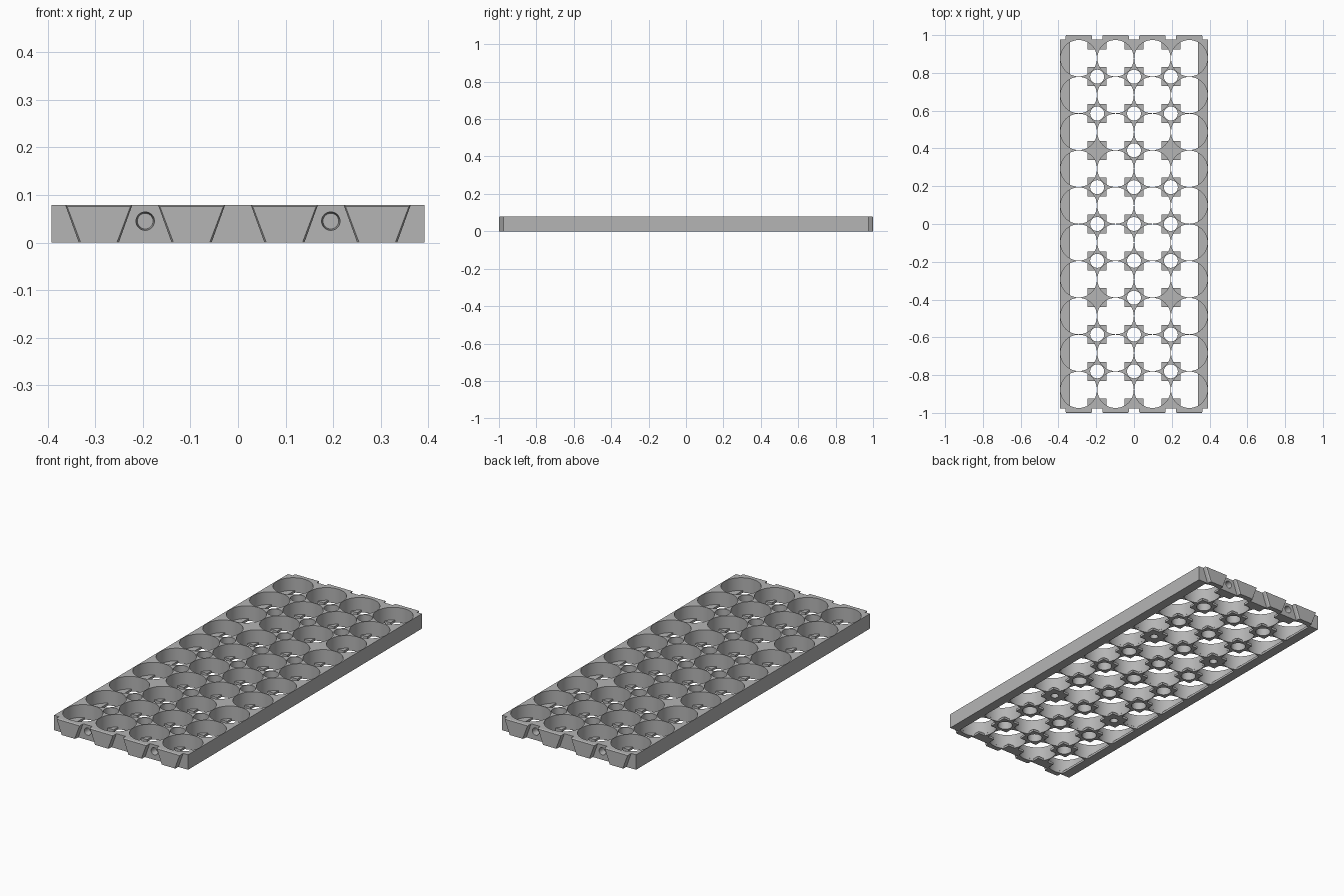
import bpy, bmesh, math
from mathutils import Matrix

if "Cube" in bpy.data.objects:
    bpy.data.objects.remove(bpy.data.objects["Cube"])

PITCH, R, TAB = 0.195, 0.0963, 0.0475     # cell spacing, cell radius, opening half-width
HX, HY, H, T = 0.3915, 0.976, 0.079, 0.012  # tray half sizes, height, bottom layer
COLS, ROWS, SEG = 4, 10, 48

grey = bpy.data.materials.new("light_grey")
grey.diffuse_color = (0.46, 0.46, 0.46, 1)
grey.use_nodes = True
grey.node_tree.nodes["Principled BSDF"].inputs["Base Color"].default_value = grey.diffuse_color


def make(name, bm):
    bmesh.ops.recalc_face_normals(bm, faces=bm.faces)
    me = bpy.data.meshes.new(name)
    bm.to_mesh(me)
    bm.free()
    ob = bpy.data.objects.new(name, me)
    me.materials.append(grey)
    bpy.context.collection.objects.link(ob)
    return ob


def prism(bm, pts, z0, z1):
    low = [bm.verts.new((x, y, z0)) for x, y in pts]
    top = [bm.verts.new((x, y, z1)) for x, y in pts]
    bm.faces.new(low[::-1])
    bm.faces.new(top)
    n = len(pts)
    for i in range(n):
        j = (i + 1) % n
        bm.faces.new((low[i], low[j], top[j], top[i]))


def circle(cx, cy, r, seg=SEG):
    return [(cx + r * math.cos(2 * math.pi * i / seg),
             cy + r * math.sin(2 * math.pi * i / seg)) for i in range(seg)]


def opening(cx, cy, outer):
    """Circle with square tabs in its corners; a straight ledge on an outer side.
    At the tray corners the ledge replaces the tab."""
    pts = []
    a0 = math.asin(TAB / R)
    for sx, sy in ((1, 1), (-1, 1), (-1, -1), (1, -1)):
        if sx == outer:
            a1 = math.acos(TAB / R)
            q = [(TAB, 0)] + [(R * math.cos(a), R * math.sin(a)) for a in
                              (a1 + (math.pi / 2 - a1) * i / 6 for i in range(7))]
        else:
            arc = [a0 * i / 6 for i in range(7)]
            q = [(R * math.cos(a), R * math.sin(a)) for a in arc]
            q += [(TAB, TAB)]
            q += [(R * math.sin(a), R * math.cos(a)) for a in reversed(arc)]
        if sx * sy < 0:
            q.reverse()
        pts += [(cx + sx * x, cy + sy * y) for x, y in q[1:]]
    return pts


def slab(name, z0, z1, cutter_bm):
    bm = bmesh.new()
    prism(bm, [(-HX, -HY), (HX, -HY), (HX, HY), (-HX, HY)], z0, z1)
    ob = make(name, bm)
    cutter = make(name + "_cutter", cutter_bm)
    cutter.hide_render = True
    mod = ob.modifiers.new("cut", 'BOOLEAN')
    mod.operation, mod.solver, mod.object = 'DIFFERENCE', 'EXACT', cutter
    bpy.ops.object.select_all(action='DESELECT')
    ob.select_set(True)
    bpy.context.view_layer.objects.active = ob
    bpy.ops.object.modifier_apply(modifier="cut")
    bpy.data.objects.remove(cutter)
    bpy.ops.object.shade_smooth_by_angle(angle=math.radians(30))
    return ob


cells = [((c - 1.5) * PITCH, (r - 4.5) * PITCH, {0: -1, 3: 1}.get(c, 0))
         for c in range(COLS) for r in range(ROWS)]
posts = [(c * PITCH, r * PITCH) for c in (-1, 0, 1) for r in range(-4, 5)]
upper, lower = bmesh.new(), bmesh.new()

# Cell sockets above, tabbed openings below
for x, y, outer in cells:
    prism(upper, circle(x, y, R), T - 0.02, H + 0.02)
    prism(lower, opening(x, y, outer), -0.02, T + 0.02)

# Holes through the posts; four posts only get narrow blind screw holes
for x, y in posts:
    blind = abs(abs(x) - PITCH) < 0.01 and abs(abs(y) - 2 * PITCH) < 0.01
    r = 0.02 if blind else 0.037
    prism(upper, circle(x, y, r, 32), T - 0.02, 0.055 if blind else H + 0.02)
    prism(lower, circle(x, y, r, 32), -0.02, T + 0.02)

# Round sockets in both end walls
for sx in (-1, 1):
    for sy in (-1, 1):
        m = Matrix.Translation((sx * PITCH, sy * 0.965, 0.045)) @ \
            Matrix.Rotation(-sy * math.pi / 2, 4, 'X')
        bmesh.ops.create_cone(upper, cap_ends=True, segments=32, radius1=0.0165,
                              radius2=0.0205, depth=0.05, matrix=m)

slab("tray_body", T, H, upper)
slab("tray_base", 0, T, lower)

# Tapered end blocks with a chamfered outer face
for sy, end in ((-1, "front"), (1, "back")):
    for i in range(COLS):
        cx = (i - 1.5) * PITCH
        bm = bmesh.new()
        rings = []
        for y, inset in ((HY - 0.0005, 0), (0.994, 0), (1.0, 0.004)):
            t, b, z1 = 0.0705 - inset, 0.042 - inset, H - inset * 0.8
            rings.append([bm.verts.new((cx + x, sy * y, z)) for x, z in
                          ((-b, 0), (b, 0), (t, z1), (-t, z1))])
        for r0, r1 in zip(rings, rings[1:]):
            for k in range(4):
                n = (k + 1) % 4
                bm.faces.new((r0[k], r0[n], r1[n], r1[k]))
        bm.faces.new(rings[0][::-1])
        bm.faces.new(rings[-1])
        make(f"{end}_end_block_{i + 1}", bm)
